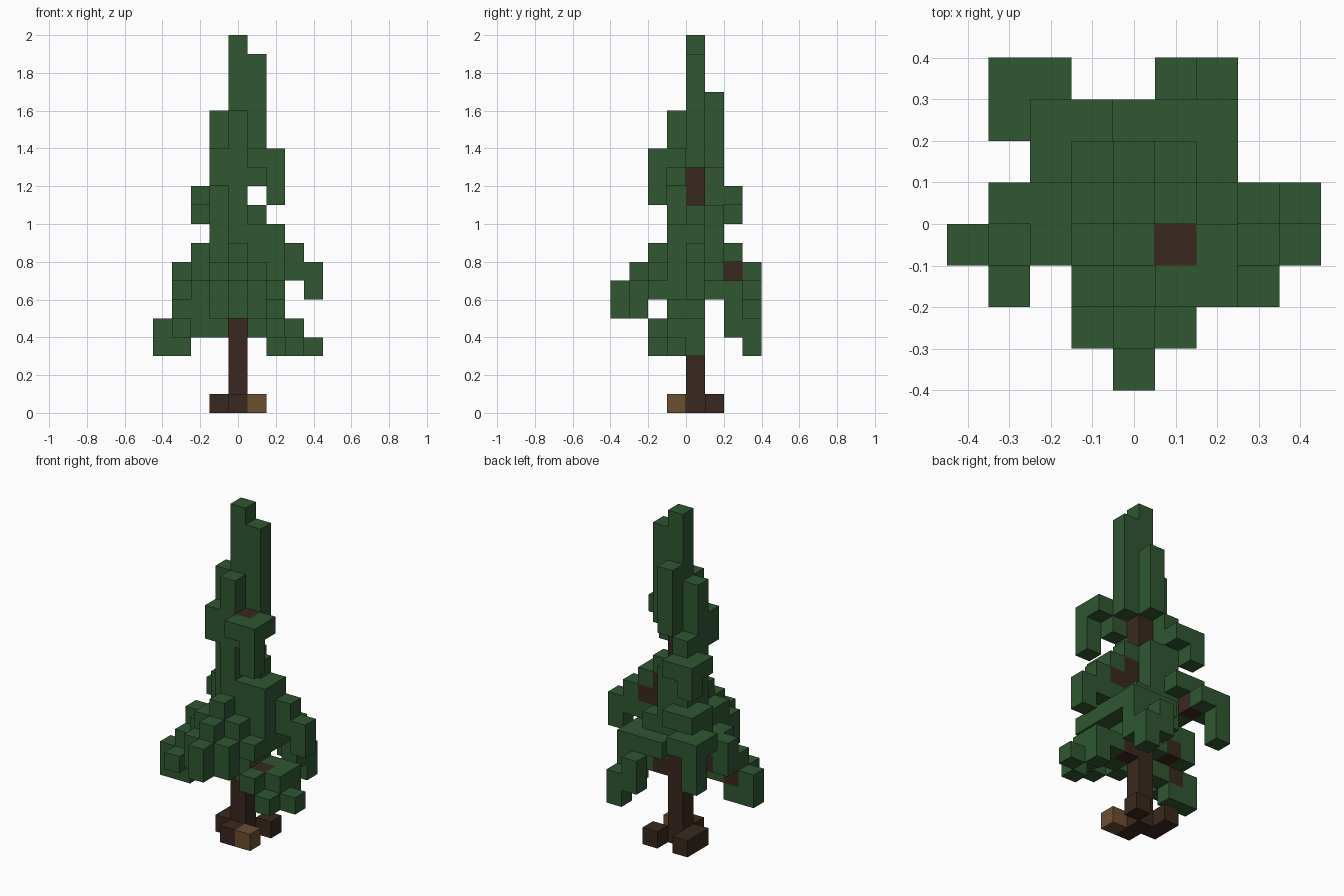
import bpy
import bmesh
from math import radians
from mathutils import Vector

cube = bpy.data.objects.get("Cube")
if cube:
    bpy.data.objects.remove(cube, do_unlink=True)

UNIT = 0.1  # edge length of one block


def make_material(name, red, green, blue):
    material = bpy.data.materials.new(name)
    material.use_nodes = True
    colour = (red, green, blue, 1)
    material.diffuse_color = colour
    material.node_tree.nodes["Principled BSDF"].inputs["Base Color"].default_value = colour
    return material


needles = make_material("needle green", 0.029, 0.095, 0.031)
bark = make_material("dark bark", 0.042, 0.022, 0.013)
pale_bark = make_material("pale bark", 0.148, 0.077, 0.031)

occupied = set()
parts = []


def part(name, material, *columns):
    """Collect upright block columns given as x, y, bottom, top."""
    cells = set()
    for x, y, bottom, top in columns:
        cells |= {(x, y, z) for z in range(bottom, top)}
    cells -= occupied
    occupied.update(cells)
    parts.append((name, material, cells))


def slab(xs, ys, bottom, top):
    """Columns filling a rectangle, both ends included."""
    return [(x, y, bottom, top)
            for x in range(xs[0], xs[1] + 1)
            for y in range(ys[0], ys[1] + 1)]


def build(name, material, cells):
    """Skin the outside of a group of blocks and merge its flat faces."""
    bm = bmesh.new()
    for cell in sorted(cells):
        for axis in range(3):
            for sign in (-1, 1):
                step = [0, 0, 0]
                step[axis] = sign
                if tuple(c + s for c, s in zip(cell, step)) in occupied:
                    continue
                normal = Vector(step) / 2
                u = Vector((0, 0, 0))
                u[(axis + 1) % 3] = 0.5
                v = Vector((0, 0, 0))
                v[(axis + 2) % 3] = 0.5 * sign
                middle = Vector(cell) + Vector((0, 0.5, 0.5)) + normal
                corners = (-u - v, u - v, u + v, v - u)
                bm.faces.new([bm.verts.new((middle + c) * UNIT) for c in corners])
    bmesh.ops.remove_doubles(bm, verts=bm.verts, dist=UNIT / 100)
    bmesh.ops.dissolve_limit(bm, angle_limit=radians(1), verts=bm.verts, edges=bm.edges)
    mesh = bpy.data.meshes.new(name)
    bm.to_mesh(mesh)
    bm.free()
    mesh.materials.append(material)
    bpy.context.collection.objects.link(bpy.data.objects.new(name, mesh))


# Trunk and roots
part("trunk", bark, (0, 0, 0, 13))
part("roots", bark, (-1, 0, 0, 1), (0, -1, 0, 1), (1, 1, 0, 1), (-1, 1, 0, 1))
part("pale_root", pale_bark, (1, -1, 0, 1))

# Bare wood showing between the needles
part("upper_front_limb", bark, (1, -1, 13, 14))
part("left_limb", bark, (1, 0, 8, 10), (2, 0, 8, 9))
part("back_limb", bark, (-2, 2, 7, 8))
part("right_limb", bark, (-2, 0, 5, 6), (-3, -1, 4, 5))
part("lower_left_limb", bark, (1, 0, 4, 5), (2, -1, 4, 5))

# Stepped spire
part("spire", needles,
     (0, 0, 13, 20), (1, 0, 13, 19), (0, 1, 13, 17),
     (0, -1, 5, 16), (-1, 0, 10, 16), (-1, -1, 12, 14))

# Upper drooping boughs
part("upper_front_bough", needles,
     (1, -2, 13, 14), (2, -1, 13, 14), (2, -2, 11, 14), (1, -1, 12, 13))
part("upper_back_bough", needles,
     (-1, 1, 9, 13), (-1, 2, 11, 12), (-2, 1, 11, 12), (-2, 2, 10, 12))

# Middle boughs
part("left_bough", needles,
     (1, 0, 10, 11), *slab((1, 2), (-1, 0), 8, 10),
     (3, 0, 7, 9), (4, 0, 6, 8))
part("back_right_bough", needles,
     *slab((-2, -1), (1, 2), 8, 9),
     (-2, 1, 7, 8), (-1, 1, 7, 8),
     (-2, 3, 7, 8), (-3, 2, 7, 8), (-3, 3, 5, 8))
part("front_bough", needles,
     (0, -2, 7, 9), (0, -3, 6, 8), (0, -4, 5, 7),
     *[(side, -2, 6, 8) for side in (-1, 1)],
     *[(side, -3, 5, 7) for side in (-1, 1)],
     (2, -2, 6, 7), (2, -1, 6, 8), (2, 0, 6, 8))

# Lower boughs
part("lower_right_bough", needles,
     (-1, -1, 4, 8), (-2, -1, 4, 7), (-2, 0, 6, 7), (-3, 0, 5, 7),
     (-3, -1, 5, 6), (-3, -1, 3, 4), (-3, -2, 4, 5), (-4, -1, 3, 5))
part("lower_left_bough", needles,
     (1, -1, 4, 6), *slab((2, 2), (-2, 0), 4, 5), (3, -1, 4, 5),
     (3, 0, 3, 5), (3, -2, 3, 4), (4, -1, 3, 4))
part("lower_back_bough", needles,
     *slab((0, 2), (1, 2), 6, 7), (1, 1, 7, 8), (2, 2, 4, 6),
     (1, 3, 4, 6), (2, 3, 3, 5))

# Dense needles around the trunk
part("inner_needles", needles,
     (-1, 0, 5, 10), (1, 0, 5, 8), (1, -1, 6, 8),
     (0, 1, 7, 11), (-1, 1, 6, 7))

for name, material, cells in parts:
    build(name, material, cells)
